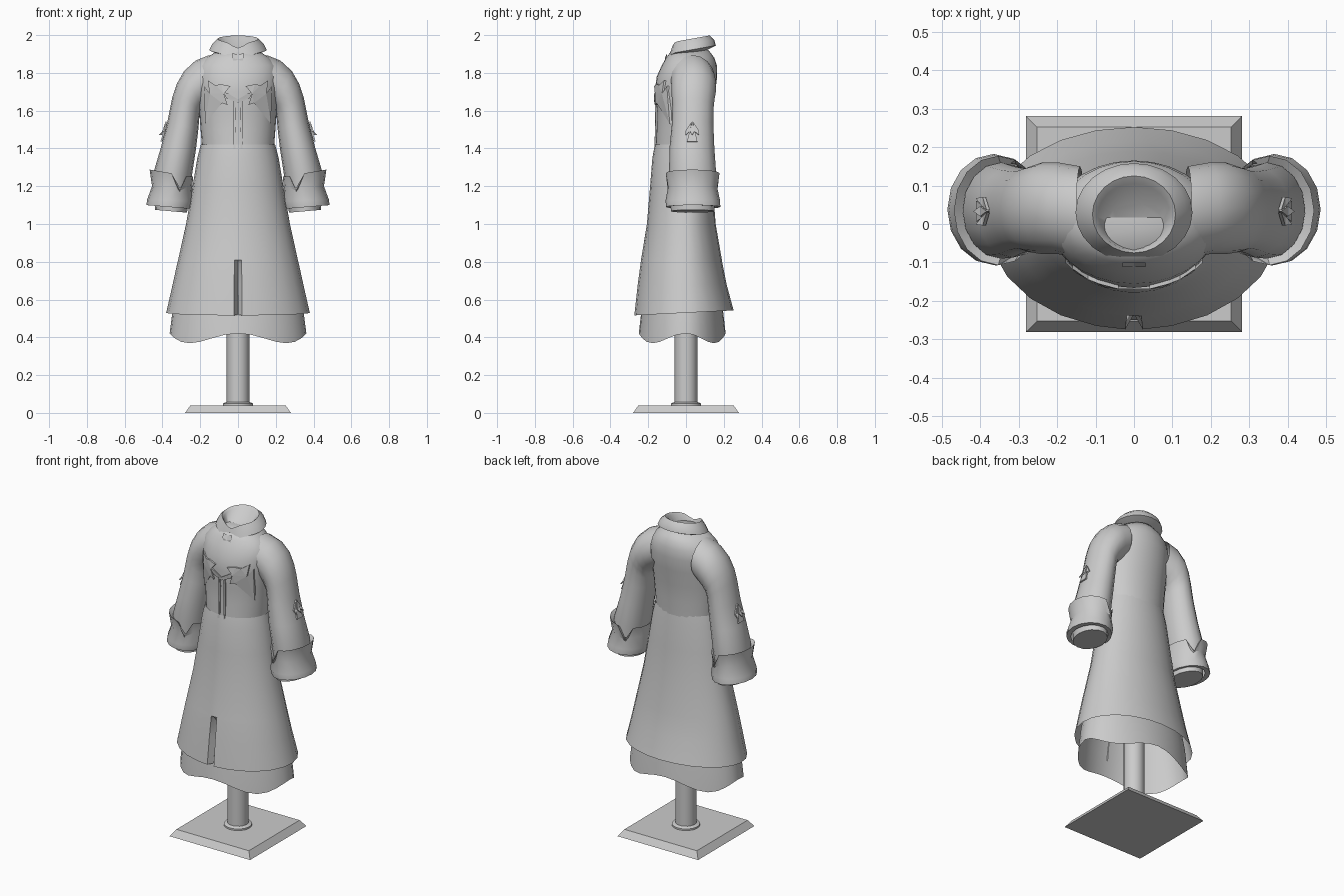
import bpy, bmesh
from math import sin, cos, pi, radians, sqrt
from mathutils import Vector

if "Cube" in bpy.data.objects:
    bpy.data.objects.remove(bpy.data.objects["Cube"])


def finish(name, bm, angle=40, smooth=True):
    bmesh.ops.recalc_face_normals(bm, faces=bm.faces)
    me = bpy.data.meshes.new(name)
    bm.to_mesh(me)
    bm.free()
    ob = bpy.data.objects.new(name, me)
    bpy.context.collection.objects.link(ob)
    if smooth:
        for p in me.polygons:
            p.use_smooth = True
        me.set_sharp_from_angle(angle=radians(angle))
    return ob


def loft(name, rings, cap_first=False, cap_last=False, angle=40, smooth=True):
    bm = bmesh.new()
    vs = [[bm.verts.new(p) for p in r] for r in rings]
    n = len(vs[0])
    for a, b in zip(vs, vs[1:]):
        for i in range(n):
            j = (i + 1) % n
            bm.faces.new((a[i], a[j], b[j], b[i]))
    if cap_first:
        bm.faces.new(vs[0])
    if cap_last:
        bm.faces.new(vs[-1])
    return finish(name, bm, angle, smooth)


def oval(z, rx, yf, yb, angles):
    """Horizontal ring; angle 0 is the front centre."""
    return [Vector((rx * sin(a), (yf if cos(a) > 0 else yb) * abs(cos(a)), z)) for a in angles]


def even(n):
    return [2 * pi * i / n for i in range(n)]


def arm_ring(xi, zi, xo, zo, y0, y1, n, s):
    """Tilted ring given by its inner and outer points and its y range."""
    pts = []
    for a in even(n):
        c = cos(a)
        pts.append(Vector((s * ((xi + xo) / 2 + c * (xo - xi) / 2),
                           (y0 + y1) / 2 + sin(a) * (y1 - y0) / 2,
                           (zi + zo) / 2 + c * (zo - zi) / 2)))
    return pts


def plate(name, pts, normal, thick):
    """Flat-ish panel with thickness, outline given in 3D."""
    bm = bmesh.new()
    f = bm.faces.new([bm.verts.new(p) for p in pts])
    r = bmesh.ops.extrude_face_region(bm, geom=[f])
    for v in r['geom']:
        if isinstance(v, bmesh.types.BMVert):
            v.co += Vector(normal) * thick
    bmesh.ops.triangulate(bm, faces=bm.faces)
    return finish(name, bm, smooth=False)


# Stand: bevelled square base, collar and pole
def square(h, z):
    return [Vector((x * h, y * h, z)) for x, y in ((-1, -1), (1, -1), (1, 1), (-1, 1))]


loft("stand_base", [square(.28, 0), square(.252, .04)], True, True, smooth=False)
c16 = even(16)
loft("stand_pole", [oval(z, r, -r, r, c16) for z, r in
                    ((.04, .08), (.05, .08), (.058, .06), (1.3, .06))], True, True)

# Underskirt with scalloped hem
a32 = even(32)
under = [oval(z, rx, f, b, a32) for z, rx, f, b in
         ((.8, .295, -.2, .16), (.55, .345, -.235, .195), (.4, .362, -.25, .21))]
for p, a in zip(under[-1], a32):
    p.z = .395 + .026 * cos(4 * a)
loft("underskirt", under)

# Outer skirt with a narrow front pleat
sk = [0, radians(3.4)] + [radians(15 * i) for i in range(1, 24)] + [radians(356.6)]
skirt = []
for z, rx, f, b in ((1.42, .197, -.165, .122), (1.35, .215, -.178, .13), (1.2, .24, -.19, .142),
                    (1.0, .275, -.207, .157), (.81, .317, -.238, .19), (.79, .322, -.241, .193),
                    (.68, .346, -.256, .215), (.53, .38, -.274, .252)):
    ring = oval(z, rx, f, b, sk)
    if z < .8:
        ring[0].y += .04
    if z < .6:
        for p in ring:
            p.z += .05 * p.y
    skirt.append(ring)
loft("coat_skirt", skirt)

# Torso
TORSO = [(1.37, .188, -.163, .122), (1.5, .198, -.157, .128), (1.6, .205, -.155, .138),
         (1.7, .215, -.166, .155), (1.78, .217, -.155, .165), (1.84, .205, -.128, .163),
         (1.88, .165, -.105, .15), (1.92, .105, -.075, .12)]
loft("coat_torso", [oval(*t, even(28)) for t in TORSO], False, True, 60)


def chest_y(x, z):
    """Front surface of the torso at x, z."""
    for a, b in zip(TORSO, TORSO[1:]):
        if a[0] <= z <= b[0]:
            t = (z - a[0]) / (b[0] - a[0])
            rx, f = a[1] + t * (b[1] - a[1]), a[2] + t * (b[2] - a[2])
            return f * sqrt(max(0, 1 - (x / rx) ** 2))


# Folded collar: inner neck, rim, turned-down edge, underside
a24 = even(24)
collar = []
for rx, yf, yb, zf, zb, dip in ((.075, -.06, .055, 1.90, 1.93, 0), (.095, -.068, .105, 1.95, 1.985, .03),
                                (.108, -.075, .125, 1.962, 1.998, .03), (.135, -.085, .15, 1.935, 1.975, .03),
                                (.152, -.098, .158, 1.90, 1.945, .04), (.135, -.088, .14, 1.895, 1.935, .03),
                                (.10, -.065, .11, 1.89, 1.92, 0)):
    cy, ry = (yf + yb) / 2, (yb - yf) / 2
    ring = []
    for a in a24:
        k = (1 - cos(a)) / 2
        ring.append(Vector((rx * sin(a), cy - ry * cos(a),
                            zf + (zb - zf) * k - dip * max(0, cos(a)) ** 12)))
    collar.append(ring)
loft("collar", collar, True, False, 60)
plate("collar_clasp", [Vector((x, -.112, z)) for x, z in
                       ((0, 1.80), (.018, 1.845), (.03, 1.88), (0, 1.87), (-.03, 1.88), (-.018, 1.845))],
      (0, .5, 1), .025)

# Sleeves, cuffs, chest panels, plackets and sleeve ornaments, mirrored
SLEEVE = [(.13, 1.66, .15, 1.895, -.09, .15), (.17, 1.63, .225, 1.865, -.078, .16),
          (.19, 1.61, .285, 1.81, -.078, .16), (.2, 1.59, .325, 1.74, -.075, .152),
          (.205, 1.56, .348, 1.67, -.072, .146), (.21, 1.5, .372, 1.55, -.075, .145),
          (.222, 1.4, .407, 1.41, -.087, .15), (.245, 1.25, .445, 1.28, -.09, .16),
          (.27, 1.06, .44, 1.075, -.08, .15)]
CUFF = [(.25, 1.24, .445, 1.265, -.088, .158), (.237, 1.25, .468, 1.288, -.107, .177),
        (.243, 1.19, .455, 1.2, -.095, .165), (.235, 1.12, .481, 1.13, -.108, .18),
        (.245, 1.08, .485, 1.1, -.106, .182), (.265, 1.085, .455, 1.1, -.085, .155)]
PANEL = [(.175, 1.53), (.178, 1.73), (.15, 1.69), (.16, 1.76), (.12, 1.735), (.09, 1.74), (.04, 1.73),
         (.075, 1.69), (.055, 1.63), (.085, 1.64)]
for s, side in ((1, "right"), (-1, "left")):
    loft("sleeve_" + side, [arm_ring(*r, 16, s) for r in SLEEVE], False, True, 60)
    cuff = [arm_ring(*r, 16, s) for r in CUFF]
    for ring in cuff[:2]:
        for i in (5, 11):
            ring[i].z -= .085
    loft("cuff_" + side, cuff)

    plate("chest_panel_" + side, [Vector((s * x, chest_y(x, z) + .004, z)) for x, z in PANEL],
          (0, -1, 0), .014)
    plate("chest_chevron_" + side, [Vector((s * x, chest_y(x, z) + .004, z)) for x, z in
                                    ((0, 1.64), (0, 1.66), (.05, 1.69), (.08, 1.70), (.06, 1.665))],
          (0, -1, 0), .012)

    # Button placket strip
    zs = [1.38, 1.46, 1.54, 1.62, 1.655]
    strip = [(.012, z) for z in zs] + [(.024, z) for z in zs[::-1]]
    plate("placket_" + side, [Vector((s * x, chest_y(x, z) + .003, z)) for x, z in strip],
          (0, -1, 0), .01)

    # Arrow ornament: fanned blades with a small tail
    for k, dy in enumerate((-.034, 0, .034)):
        o = abs(dy) * .2
        w = .013
        plate("sleeve_blade_%s_%d" % (side, k),
              [Vector((s * .375, .033 + dy * .1, 1.54)),
               Vector((s * (.392 - o), .033 + dy * .7 - w, 1.49)),
               Vector((s * (.41 - o), .033 + dy, 1.47)),
               Vector((s * (.392 - o), .033 + dy * .7 + w, 1.49))], (s, 0, .3), .008)
    plate("sleeve_tail_" + side,
          [Vector((s * x, .033 + y, z)) for x, y, z in
           ((.382, -.012, 1.50), (.382, .012, 1.50), (.402, .027, 1.435), (.402, -.027, 1.435))],
          (s, 0, .3), .008)
